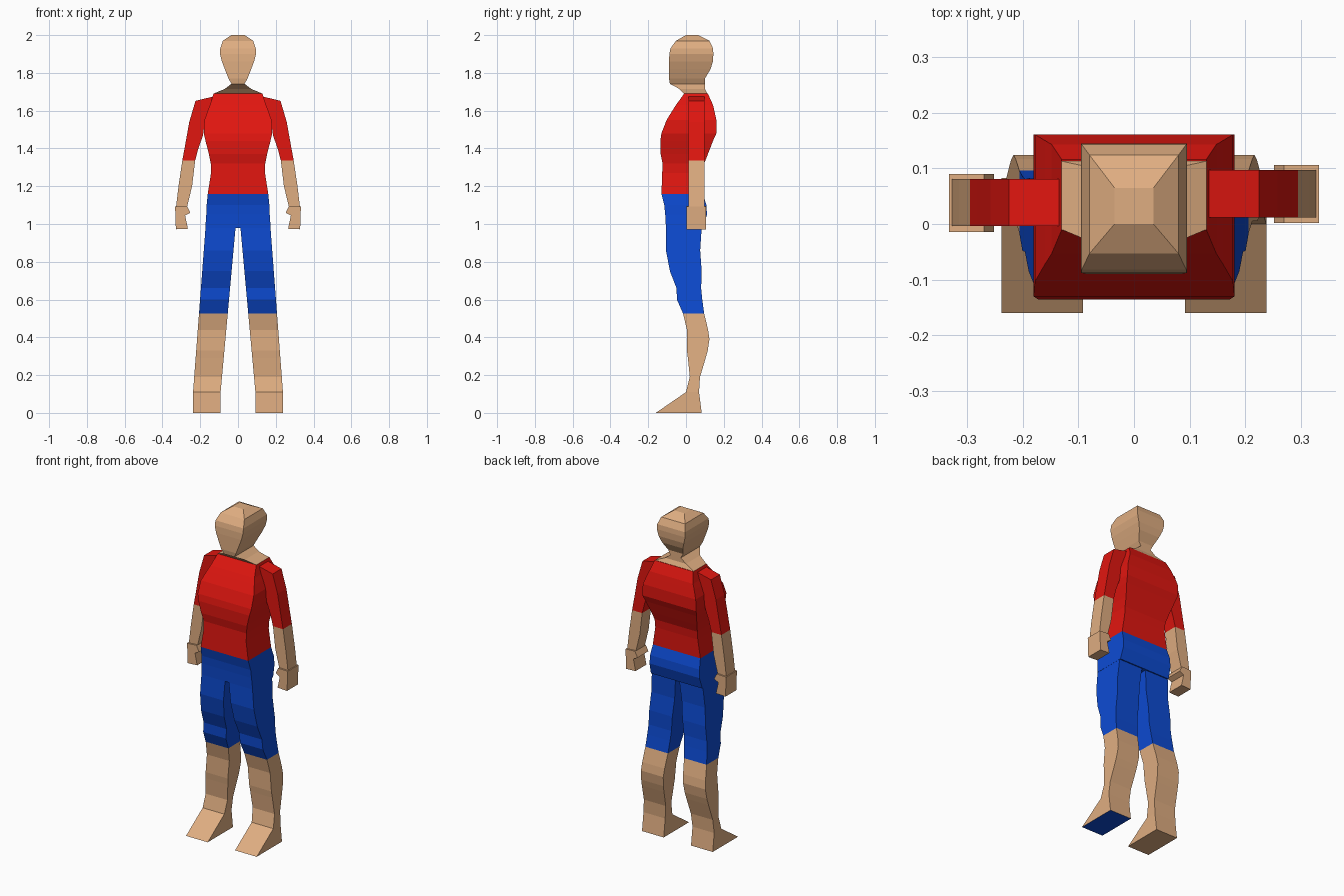
import bpy, bmesh

if "Cube" in bpy.data.objects:
    bpy.data.objects.remove(bpy.data.objects["Cube"])


def material(name, rgb):
    m = bpy.data.materials.new(name)
    m.diffuse_color = (*rgb, 1)
    m.use_nodes = True
    m.node_tree.nodes["Principled BSDF"].inputs["Base Color"].default_value = m.diffuse_color
    return m


SKIN = material("skin", (0.74, 0.42, 0.22))
RED = material("red", (0.75, 0.008, 0.005))
BLUE = material("blue", (0.004, 0.07, 0.65))


def finish(name, bm, *mats):
    bmesh.ops.recalc_face_normals(bm, faces=bm.faces[:])
    me = bpy.data.meshes.new(name)
    bm.to_mesh(me)
    bm.free()
    for m in mats:
        me.materials.append(m)
    ob = bpy.data.objects.new(name, me)
    bpy.context.collection.objects.link(ob)
    return ob


def loft(name, rings, *mats, end_material=0):
    """Skin four-sided rings; the last cap may use another material slot."""
    bm = bmesh.new()
    loops = [[bm.verts.new(p) for p in r] for r in rings]
    for a, b in zip(loops, loops[1:]):
        for i in range(4):
            j = (i + 1) % 4
            bm.faces.new((a[i], a[j], b[j], b[i]))
    bm.faces.new(loops[0])
    bm.faces.new(loops[-1]).material_index = end_material
    return finish(name, bm, *mats)


def ring(xa, za, xb, zb, y0, y1):
    return [(xa, y0, za), (xb, y0, zb), (xb, y1, zb), (xa, y1, za)]


def body(rows):
    return [ring(-w, z, w, z, y0, y1) for z, w, y0, y1 in rows]


# Head and neck: (z, half width, front y, back y)
loft("head_and_neck", body([
    (1.69, .13, -.01, .113), (1.715, .07, -.035, .10), (1.742, .035, -.085, .10),
    (1.77, .05, -.09, .10), (1.82, .07, -.09, .13), (1.86, .085, -.09, .142),
    (1.90, .095, -.088, .145), (1.93, .094, -.082, .143), (1.97, .08, -.053, .124),
    (2.0, .035, 0, .065)]), SKIN)

# Shirt body
loft("shirt", body([
    (1.69, .13, -.01, .116), (1.63, .148, -.053, .143), (1.60, .16, -.072, .15),
    (1.55, .178, -.103, .161), (1.48, .181, -.13, .161), (1.44, .172, -.136, .143),
    (1.37, .154, -.134, .116), (1.32, .144, -.124, .096), (1.27, .143, -.126, .091),
    (1.16, .16, -.13, .09)]), RED)

# Hips of the shorts
loft("hips", body([
    (1.16, .16, -.13, .09), (1.10, .166, -.115, .108), (1.05, .168, -.11, .111),
    (.98, .173, -.106, .09)]), BLUE)

# Arm outline pairs: outer x, z, inner x, z
ARM = [(.13, 1.675, .13, 1.60), (.225, 1.652, .175, 1.55), (.258, 1.54, .185, 1.47),
       (.283, 1.40, .21, 1.40), (.295, 1.335, .227, 1.335), (.315, 1.20, .243, 1.20),
       (.328, 1.09, .27, 1.09)]
HAND = [(.27, 1.095), (.252, 1.06), (.28, 1.045), (.265, .975), (.329, .972), (.333, 1.092)]

# Leg side profile: z, front y, back y
LEG = [(.98, -.106, .083), (.86, -.106, .075), (.75, -.085, .083), (.66, -.05, .08),
       (.60, -.048, .086), (.527, -.016, .096), (.44, .005, .117), (.39, .005, .124),
       (.33, .005, .115), (.29, .01, .104), (.19, .02, .074), (.11, 0, .069),
       (0, -.16, .083)]


def leg_ring(s, z, y0, y1):
    t = min(1, (.98 - z) / .87)
    return ring(s * (.172 + .066 * t), z, s * (.013 + .079 * t), z, y0, y1)


for side, s, dy in (("right", 1, .012), ("left", -1, -.004)):
    # Sleeve, forearm and extruded hand
    arm = [ring(s * xa, za, s * xb, zb, dy, dy + .085) for xa, za, xb, zb in ARM]
    loft("sleeve_" + side, arm[:5], RED)
    loft("forearm_" + side, arm[4:], SKIN)
    bm = bmesh.new()
    a, b = [[bm.verts.new((s * x, dy + y, z)) for x, z in HAND] for y in (-.01, .094)]
    bm.faces.new(a)
    bm.faces.new(b)
    for i in range(len(a)):
        j = (i + 1) % len(a)
        bm.faces.new((a[i], a[j], b[j], b[i]))
    finish("hand_" + side, bm, SKIN)

    # Shorts leg, then bare leg with wedge foot (one sole is blue)
    leg = [leg_ring(s, *row) for row in LEG]
    loft("shorts_leg_" + side, leg[:6], BLUE)
    loft("lower_leg_" + side, leg[5:], SKIN, BLUE, end_material=1 if s > 0 else 0)
